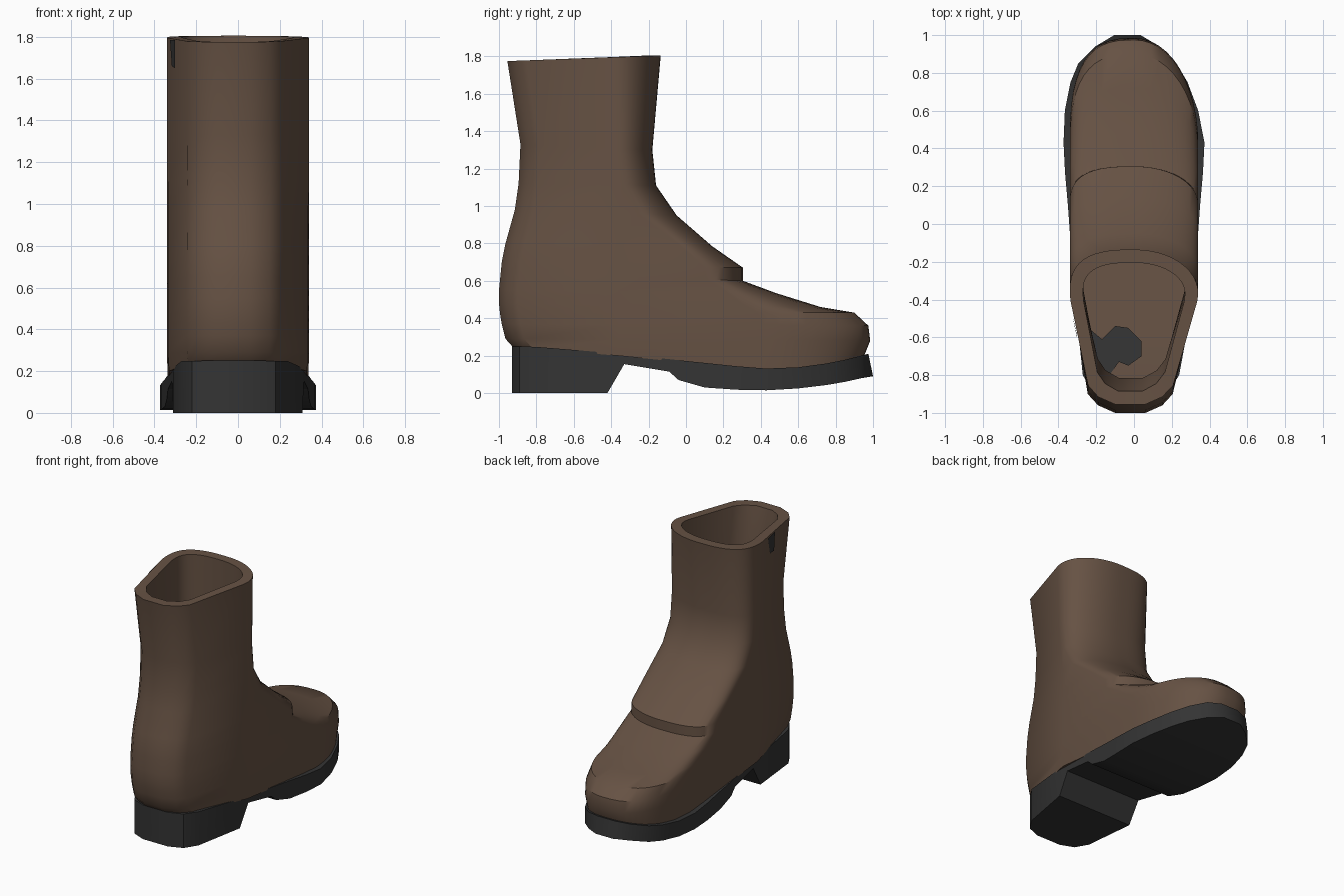
import bpy, math

if "Cube" in bpy.data.objects:
    bpy.data.objects.remove(bpy.data.objects["Cube"])


def material(name, rgb):
    m = bpy.data.materials.new(name)
    m.diffuse_color = (*rgb, 1)
    m.use_nodes = True
    m.node_tree.nodes["Principled BSDF"].inputs["Base Color"].default_value = m.diffuse_color
    return m


def make_object(name, verts, faces, mat, angle):
    me = bpy.data.meshes.new(name)
    me.from_pydata(verts, [], faces)
    me.materials.append(mat)
    ob = bpy.data.objects.new(name, me)
    bpy.context.collection.objects.link(ob)
    bpy.ops.object.select_all(action='DESELECT')
    ob.select_set(True)
    bpy.context.view_layer.objects.active = ob
    bpy.ops.object.mode_set(mode='EDIT')
    bpy.ops.mesh.select_all(action='SELECT')
    bpy.ops.mesh.normals_make_consistent(inside=False)
    bpy.ops.object.mode_set(mode='OBJECT')
    bpy.ops.object.shade_smooth_by_angle(angle=math.radians(angle))
    return ob


def loft(rings):
    """Join closed rings of equal size and cap both ends with cross strips."""
    n = len(rings[0])
    verts = [p for r in rings for p in r]
    faces = [(i * n + j, i * n + (j + 1) % n, (i + 1) * n + (j + 1) % n, (i + 1) * n + j)
             for i in range(len(rings) - 1) for j in range(n)]
    for s in (0, len(verts) - n):
        faces += [(s + i, s + i + 1, s + n - 2 - i, s + n - 1 - i) for i in range(n // 2 - 1)]
        if n % 2:
            faces.append((s + n // 2 - 1, s + n // 2, s + n // 2 + 1))
    return verts, faces


def lerp_table(table, y):
    for (a, za), (b, zb) in zip(table, table[1:]):
        if y <= b:
            return za + (zb - za) * max(0, (y - a) / (b - a))
    return table[-1][1]


leather = material("brown leather", (0.133, 0.084, 0.057))
rubber = material("black rubber", (0.034, 0.034, 0.034))

SOLE_TOP = [(-0.93, 0.25), (-0.7, 0.245), (0.4, 0.13), (0.6, 0.138), (0.8, 0.165), (0.975, 0.21)]
HEEL_LEAN = [(-0.9, -0.02), (-0.4, 0)]
TOE_LEAN = [(-0.9, -0.02), (-0.4, 0), (0.45, 0), (0.85, -0.035)]


def upper_ring(yb, zb, yw, yf, zf, w=0.34, inset=0.0, sole_gap=None):
    """Tapered flat back and sides, rounded front that is squarer on the left."""
    yb, w = yb + inset, w - inset
    k, steps = w / 0.34, 12
    back = [(0.08 * k, yb), (0.17 * k, yb + 0.04), (0.225 * k, yb + 0.1),
            (0.335 * k, min(-0.36, yw - 0.04))]

    def side(e):
        arc = [math.pi / 2 * i / steps for i in range(steps)]
        return back + [(w * math.cos(t) ** (2 / e), yw + (yf - yw) * math.sin(t) ** (2 / e))
                       for t in arc]

    pts = side(2.05) + [(0, yf)] + [(-x, y) for x, y in reversed(side(2.8))]
    ring = []
    for x, y in pts:
        z = zb + (zf - zb) * (y - yb) / (yf - yb)
        if sole_gap is not None:
            z = lerp_table(SOLE_TOP, y) + sole_gap
        ring.append((x + lerp_table(HEEL_LEAN, y), y, z))
    return ring


# leather upper: y back, z back, y widest, y front, z front (top to bottom)
levels = [
    (-0.955, 1.775, -0.37, -0.135, 1.805),
    (-0.885, 1.33, -0.355, -0.18, 1.30),
    (-0.895, 1.12, -0.335, -0.16, 1.11),
    (-0.915, 0.98, -0.25, -0.05, 0.95),
    (-0.965, 0.80, -0.03, 0.14, 0.785),
    (-0.985, 0.70, 0.10, 0.305, 0.67),
    (-0.990, 0.65, 0.11, 0.305, 0.60),
    (-1.000, 0.55, 0.22, 0.48, 0.535),
    (-1.000, 0.48, 0.32, 0.72, 0.46),
    (-0.995, 0.43, 0.38, 0.90, 0.43),
    (-0.985, 0.37, 0.42, 0.975, 0.36),
    (-0.965, 0.29, 0.42, 0.985, 0.28),
]
outer = [upper_ring(-0.92, 0, 0.42, 0.95, 0, w=0.335, sole_gap=-0.01)]
outer += [upper_ring(*l) for l in reversed(levels)]
# hollow inside, with its floor just above the sole
inner = []
for yb, zb, yw, yf, zf in levels[:11]:
    drop = 0.07 if zb < 1 else 0
    inner.append(upper_ring(yb, zb - drop, yw, max(yf - 0.07, -0.205), zf - drop, inset=0.07))
inner.append(upper_ring(-0.95, 0, 0.42, 0.89, 0, inset=0.07, sole_gap=0.015))
make_object("boot_upper", *loft(outer + inner), leather, 35)

# sole with heel block: y, half width, bottom z
stations = [(-0.93, 0.10, 0), (-0.89, 0.20, 0), (-0.80, 0.255, 0), (-0.42, 0.31, 0),
            (-0.33, 0.315, 0.155), (-0.09, 0.335, 0.115), (-0.04, 0.34, 0.07),
            (0.10, 0.35, 0.03), (0.27, 0.365, 0.018), (0.43, 0.373, 0.015),
            (0.60, 0.353, 0.025), (0.75, 0.31, 0.043), (0.85, 0.26, 0.06),
            (0.94, 0.17, 0.08), (1.0, 0.07, 0.09)]
sections = []
for y, w, zb in stations:
    yt, zt, s = min(y, 0.975), lerp_table(SOLE_TOP, y), lerp_table(TOE_LEAN, y)
    sections.append([(s - w, y, zb), (s + w, y, zb), (s + w, yt, zt), (s - w, yt, zt)])
make_object("sole", *loft(sections), rubber, 30)

# dark worn patch on the floor inside
outline = [(-0.23, -0.56), (-0.17, -0.61), (-0.10, -0.54), (-0.03, -0.55), (0.04, -0.62),
           (0.04, -0.70), (-0.03, -0.75), (-0.08, -0.73), (-0.13, -0.80), (-0.19, -0.78),
           (-0.21, -0.67)]
patch = [(x, y, lerp_table(SOLE_TOP, y) + 0.022) for x, y in outline]
make_object("insole_patch", patch, [tuple(range(len(patch)))], rubber, 30)

# dark pull strip on the left of the shaft, following its slanted side
strip = []
for x, z in [(-0.316, 1.785), (-0.288, 1.785), (-0.288, 1.65), (-0.306, 1.66)]:
    yb = -0.955 + 0.07 * (1.78 - z) / 0.445
    t = (0.335 + x) / 0.11
    y = -0.41 + (yb + 0.1 + 0.41) * t
    strip.append((x + lerp_table(HEEL_LEAN, y) - 0.006, y, z))
make_object("shaft_patch", strip, [(0, 1, 2, 3)], rubber, 30)
